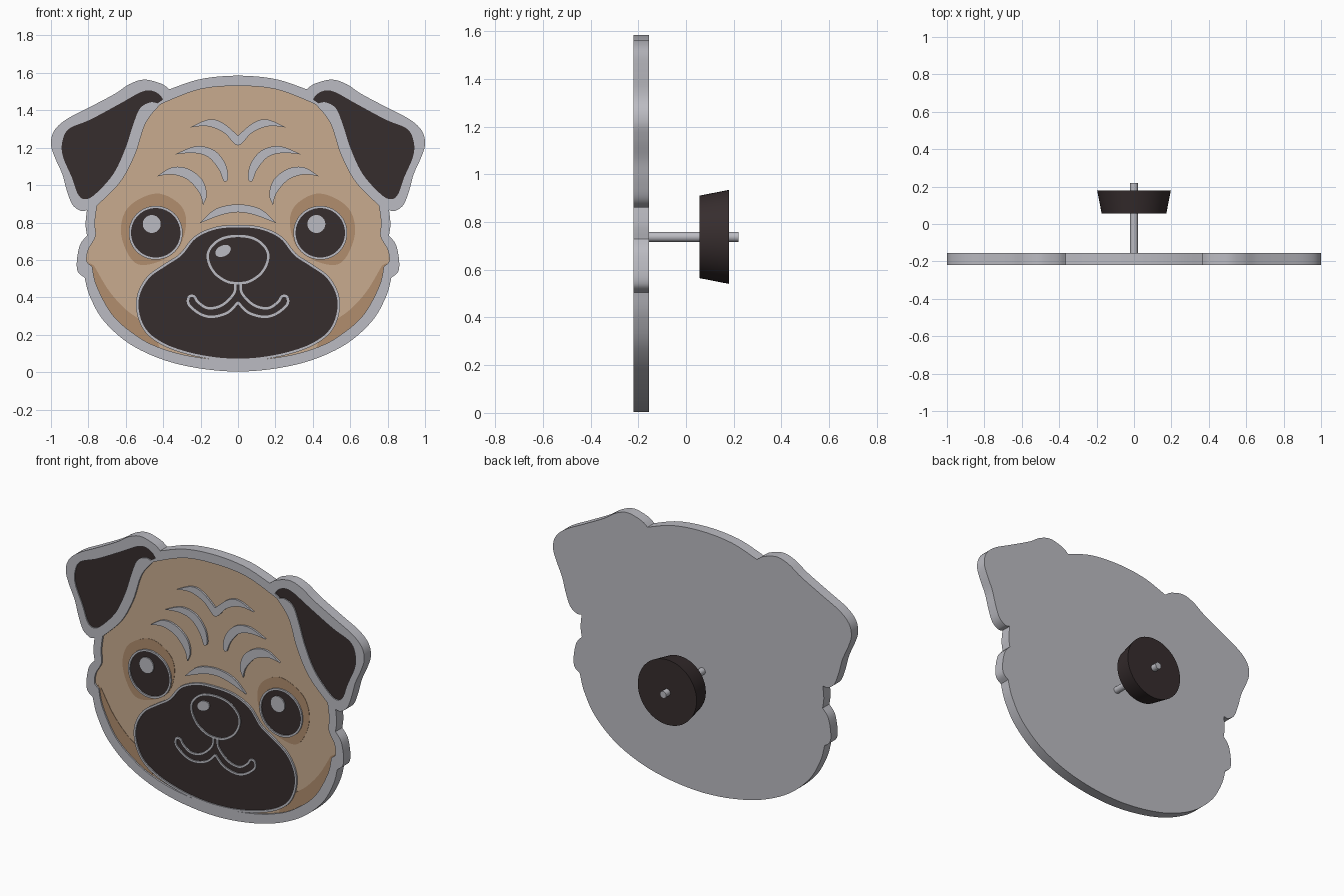
import bpy, bmesh, math
from mathutils import Vector

if "Cube" in bpy.data.objects:
    bpy.data.objects.remove(bpy.data.objects["Cube"])


def material(name, rgb):
    m = bpy.data.materials.new(name)
    m.diffuse_color = (*rgb, 1)
    m.use_nodes = True
    m.node_tree.nodes["Principled BSDF"].inputs["Base Color"].default_value = m.diffuse_color
    return m


METAL = material("silver metal", (0.50, 0.50, 0.54))
TAN = material("tan enamel", (0.58, 0.41, 0.275))
BROWN = material("brown enamel", (0.44, 0.27, 0.155))
DARK = material("dark enamel", (0.037, 0.026, 0.027))

BACK, BASE, FRONT = -0.155, -0.20, -0.22   # plate depths along y


def smooth(pts, closed=True, steps=6):
    """Catmull-Rom curve; a repeated point makes a sharp corner."""
    n, out = len(pts), []
    P = [Vector(p) for p in pts]
    for i in range(n if closed else n - 1):
        if closed:
            a, b, c, d = (P[(i + k) % n] for k in (-1, 0, 1, 2))
        else:
            a, b, c, d = (P[min(max(i + k, 0), n - 1)] for k in (-1, 0, 1, 2))
        if (c - b).length < 1e-6:
            continue
        for s in range(steps):
            t = s / steps
            out.append(0.5 * (2 * b + (c - a) * t + (2 * a - 5 * b + 4 * c - d) * t * t
                              + (3 * b - a - 3 * c + d) * t ** 3))
    if not closed:
        out.append(P[-1])
    return out


def flip(pts):
    return [(-p[0], p[1]) for p in pts]


def whole(half):
    """Right half from top centre to bottom centre, completed to the left."""
    left = [p for p in flip(half) if abs(p[0]) > 1e-6]
    return half + left[::-1]


def ellipse(cx, cz, rx, rz, tilt=0.0, n=40):
    c, s = math.cos(tilt), math.sin(tilt)
    res = []
    for i in range(n):
        a = 2 * math.pi * i / n
        u, v = rx * math.cos(a), rz * math.sin(a)
        res.append(Vector((cx + u * c - v * s, cz + u * s + v * c)))
    return res


def offset(pts, d, closed):
    n, res = len(pts), []
    for i in range(n):
        a = pts[i - 1] if closed or i else pts[i]
        b = pts[(i + 1) % n] if closed or i < n - 1 else pts[i]
        t = (b - a).normalized()
        res.append(pts[i] + Vector((-t.y, t.x)) * d)
    return res


def line(pts, w, closed):
    """Loops of a strip of width w along a path."""
    a, b = offset(pts, w / 2, closed), offset(pts, -w / 2, closed)
    return [a, b] if closed else [a + b[::-1]]


def plate(name, loops, y_front, mat, y_back=BASE):
    """Extruded flat shape; inner loops become holes."""
    cu = bpy.data.curves.new(name, 'CURVE')
    cu.dimensions, cu.fill_mode = '2D', 'BOTH'
    cu.extrude = abs(y_back - y_front) / 2
    for lp in loops:
        sp = cu.splines.new('POLY')
        sp.points.add(len(lp) - 1)
        for q, p in zip(sp.points, lp):
            q.co = (p[0], p[1], 0, 1)
        sp.use_cyclic_u = True
    tmp = bpy.data.objects.new(name + "_path", cu)
    bpy.context.collection.objects.link(tmp)
    dg = bpy.context.evaluated_depsgraph_get()
    me = bpy.data.meshes.new_from_object(tmp.evaluated_get(dg))
    bpy.data.objects.remove(tmp)
    bm = bmesh.new()
    bm.from_mesh(me)
    bmesh.ops.remove_doubles(bm, verts=bm.verts, dist=1e-5)
    for v in bm.verts:
        v.co = (v.co.x, (y_front + y_back) / 2 - v.co.z, v.co.y)
    bmesh.ops.recalc_face_normals(bm, faces=bm.faces)
    return finish(name, bm, me, mat)


def finish(name, bm, me, mat):
    bm.to_mesh(me)
    bm.free()
    me.materials.clear()
    me.materials.append(mat)
    me.shade_smooth()
    me.set_sharp_from_angle(angle=math.radians(30))
    ob = bpy.data.objects.new(name, me)
    bpy.context.collection.objects.link(ob)
    return ob


def rod(name, r0, r1, y0, y1, mat, z=0.738):
    bm = bmesh.new()
    bmesh.ops.create_cone(bm, cap_ends=True, segments=48, radius1=r0, radius2=r1, depth=y1 - y0)
    for v in bm.verts:
        v.co = (v.co.x, (y0 + y1) / 2 + v.co.z, z - v.co.y)
    bmesh.ops.recalc_face_normals(bm, faces=bm.faces)
    finish(name, bm, bpy.data.meshes.new(name), mat)


# Silhouette, face and ear shapes
outline = smooth(whole([
    (0, 1.585), (.2, 1.567), (.367, 1.512), (.367, 1.512), (.41, 1.542), (.5, 1.564),
    (.58, 1.54), (.66, 1.487), (.8, 1.413), (.92, 1.35), (.983, 1.29), (1, 1.22),
    (.98, 1.15), (.94, 1.06), (.915, .97), (.885, .895), (.84, .862), (.808, .866),
    (.808, .866), (.815, .79), (.807, .73), (.807, .73), (.845, .68), (.862, .59), (.855, .535),
    (.82, .505), (.82, .505), (.79, .4), (.71, .265), (.55, .133), (.31, .04), (0, 0.003)]))
face = smooth(whole([
    (0, 1.53), (.2, 1.513), (.382, 1.446), (.43, 1.415), (.497, 1.324), (.55, 1.164), (.63, 1.015),
    (.754, .89), (.754, .89), (.765, .8), (.762, .726), (.8, .655), (.808, .593), (.78, .566),
    (.78, .566), (.755, .46), (.67, .305), (.55, .2), (.43, .135), (.25, .085), (0, .06)]))
ear = smooth([
    (.94, 1.228), (.905, 1.30), (.79, 1.35), (.63, 1.436), (.524, 1.495), (.47, 1.506),
    (.425, 1.488), (.4, 1.458), (.4, 1.458), (.43, 1.437), (.43, 1.437), (.47, 1.442),
    (.524, 1.41), (.56, 1.324), (.604, 1.19), (.668, 1.057), (.765, .95), (.818, .925),
    (.855, .95), (.888, 1.04), (.935, 1.15)])

plate("base_plate", [outline], BASE, METAL, BACK)
plate("raised_rim", [outline, face, ear, flip(ear)], FRONT, METAL)
plate("face_enamel", [face], -.209, TAN)

# Muzzle with border
muzzle = smooth(whole([
    (0, .78), (.12, .77), (.23, .72), (.305, .63), (.39, .573), (.48, .507), (.533, .41),
    (.533, .31), (.487, .213), (.39, .144), (.256, .098), (.12, .073), (0, .066)]))
plate("muzzle", [muzzle], -.213, DARK)
plate("muzzle_border", line(muzzle, .013, True), FRONT, METAL)

# Nose outline, highlight and mouth line
nose = smooth(whole([
    (0, .728), (.09, .712), (.15, .66), (.16, .6), (.125, .53), (.06, .485), (0, .476)]))
plate("nose_outline", line(nose, .013, True), FRONT, METAL)
plate("nose_highlight", [ellipse(-.08, .648, .044, .029, .45)], FRONT, METAL)
mouth = smooth([
    (.014, .475), (.022, .42), (.085, .358), (.16, .342), (.214, .375), (.235, .405),
    (.262, .402), (.262, .36), (.2, .31), (.134, .296), (.053, .32), (0, .374)], False)

# Forehead wrinkles
wrinkles = {
    "middle": [(.336, 1.164), (.336, 1.164), (.23, 1.207), (.134, 1.19), (.07, 1.12), (.053, 1.04),
               (.075, 1.02), (.103, 1.084), (.16, 1.15), (.24, 1.172)],
    "outer": [(.433, 1.047), (.433, 1.047), (.352, 1.095), (.267, 1.087), (.192, 1.03), (.167, .95),
              (.187, .892), (.187, .892), (.205, .955), (.267, 1.027), (.352, 1.057)]}
upper = [(0, 1.265), (0, 1.265), (.085, 1.335), (.16, 1.35), (.256, 1.308), (.256, 1.308),
         (.19, 1.316), (.134, 1.308), (.07, 1.276), (0, 1.212)]
plate("upper_wrinkle", [smooth(whole(upper))], FRONT, METAL)
plate("lower_wrinkle", [smooth(whole([
    (0, .897), (.12, .872), (.205, .796), (.205, .796), (.09, .84), (0, .855)]))], FRONT, METAL)

# Shadow patches around the eyes and along the cheeks
eye_patch = smooth([(.625, .737), (.588, .88), (.44, .955), (.315, .9), (.277, .8),
                    (.32, .66), (.44, .585), (.555, .588)])
cheek = smooth([(.8, .575), (.79, .46), (.7, .29), (.57, .18), (.42, .12), (.42, .12),
                (.44, .19), (.52, .275), (.6, .335), (.69, .435), (.77, .57), (.77, .57)])

# Mirrored parts
for side, s in (("right", 1), ("left", -1)):
    def m(pts):
        return pts if s > 0 else flip(pts)
    plate(side + "_ear", [m(ear)], -.213, DARK)
    plate(side + "_eye_patch", [m(eye_patch)], -.211, BROWN)
    plate(side + "_cheek_shadow", [m(cheek)], -.211, BROWN)
    eye = ellipse(.44 * s, .745, .138, .138, n=56)
    plate(side + "_eye", [eye], -.213, DARK)
    plate(side + "_eye_ring", line(eye, .012, True), FRONT, METAL)
    plate(side + "_eye_highlight", [ellipse(.44 * s - .021, .792, .048, .048)], FRONT, METAL)
    plate(side + "_mouth_line", [m(lp) for lp in line(mouth, .013, False)], FRONT, METAL)
    for name, pts in wrinkles.items():
        plate(f"{side}_{name}_wrinkle", [m(smooth(pts))], FRONT, METAL)

# Post and clutch on the back
rod("post", .021, .021, BACK - .01, .22, METAL)
rod("clutch", .173, .197, .057, .18, DARK)
